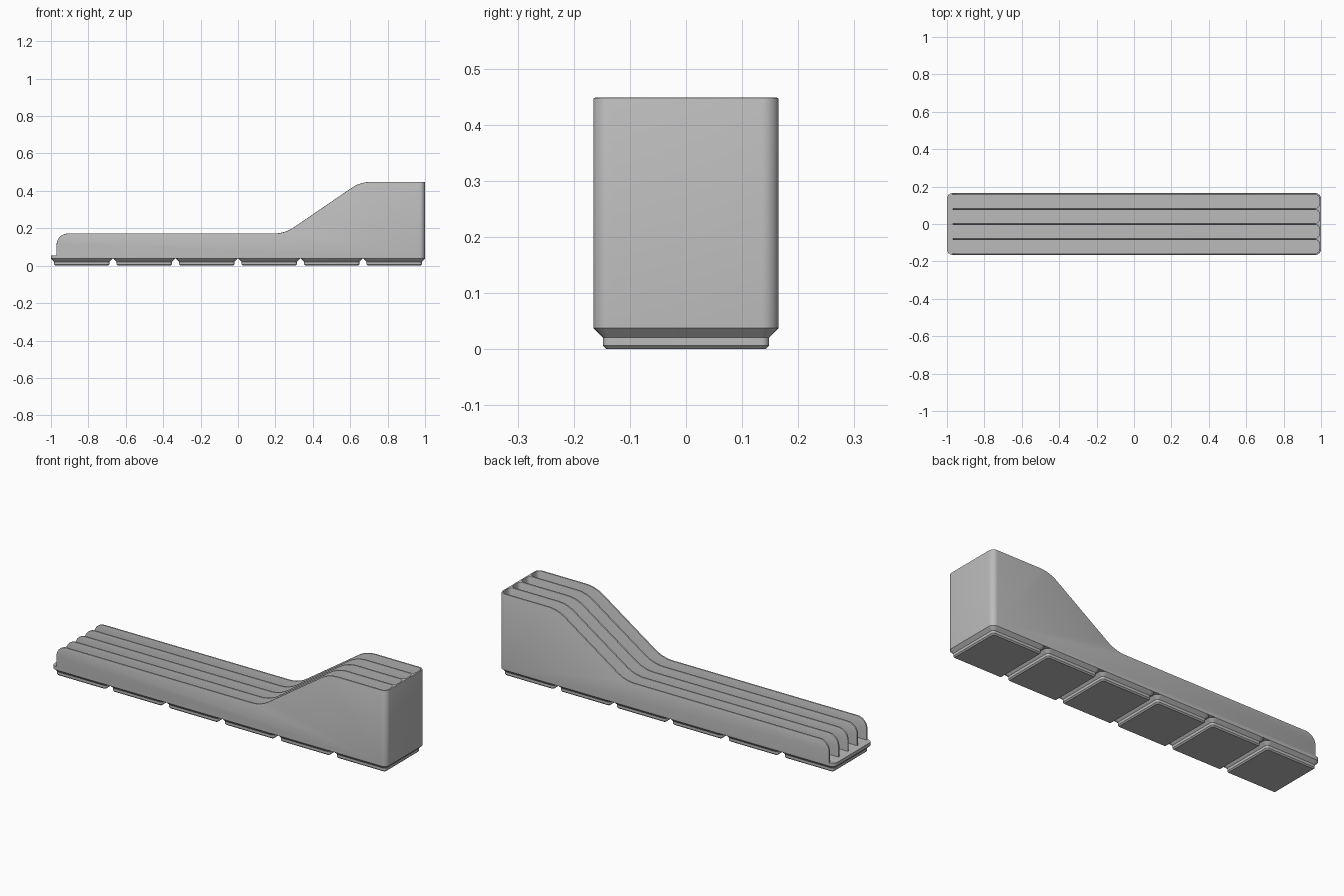
import bpy, bmesh, math
from mathutils import Vector

cube = bpy.data.objects.get("Cube")
if cube:
    bpy.data.objects.remove(cube, do_unlink=True)

HALF_Y, RADIUS, WALL = 0.165, 0.03, 0.0095
FLOOR, TOP, PITCH = 0.0557, 0.448, 0.334

grey = bpy.data.materials.new("plain_grey")
grey.use_nodes = True
grey.diffuse_color = (0.5, 0.5, 0.5, 1)
grey.node_tree.nodes["Principled BSDF"].inputs["Base Color"].default_value = (0.5, 0.5, 0.5, 1)


def rounded(corners, steps=8):
    """Round (x, y, radius) polygon corners with tangent arcs."""
    out = []
    for i, (x, y, r) in enumerate(corners):
        p = Vector((x, y))
        if r == 0:
            out.append(p)
            continue
        a = (Vector(corners[i - 1][:2]) - p).normalized()
        b = (Vector(corners[(i + 1) % len(corners)][:2]) - p).normalized()
        half = a.angle(b) / 2
        centre = p + (a + b).normalized() * r / math.sin(half)
        start = p + a * r / math.tan(half) - centre
        end = p + b * r / math.tan(half) - centre
        sweep = start.angle_signed(end)
        for k in range(steps + 1):
            t = -sweep * k / steps
            out.append(centre + Vector((start.x * math.cos(t) - start.y * math.sin(t),
                                        start.x * math.sin(t) + start.y * math.cos(t))))
    return out


def rect(x0, x1, y0, y1, r_left, r_right):
    return rounded([(x0, y0, r_left), (x1, y0, r_right), (x1, y1, r_right), (x0, y1, r_left)])


def loft(name, rings):
    """Skin a stack of equal-length rings and cap both ends."""
    bm = bmesh.new()
    loops = [[bm.verts.new(p) for p in ring] for ring in rings]
    n = len(loops[0])
    for low, high in zip(loops, loops[1:]):
        for i in range(n):
            j = (i + 1) % n
            bm.faces.new((low[i], low[j], high[j], high[i]))
    bm.faces.new(loops[0][::-1])
    bm.faces.new(loops[-1])
    bmesh.ops.recalc_face_normals(bm, faces=bm.faces)
    mesh = bpy.data.meshes.new(name)
    bm.to_mesh(mesh)
    bm.free()
    mesh.materials.append(grey)
    obj = bpy.data.objects.new(name, mesh)
    bpy.context.collection.objects.link(obj)
    return obj


def prism(name, outline, z0, z1):
    return loft(name, [[(p.x, p.y, z) for p in outline] for z in (z0, z1)])


def cut(target, cutter, operation):
    mod = target.modifiers.new("cut", "BOOLEAN")
    mod.operation, mod.object, mod.solver = operation, cutter, "EXACT"
    bpy.context.view_layer.objects.active = target
    bpy.ops.object.modifier_apply(modifier=mod.name)
    bpy.data.objects.remove(cutter, do_unlink=True)


def smooth(obj):
    bpy.ops.object.select_all(action="DESELECT")
    obj.select_set(True)
    bpy.context.view_layer.objects.active = obj
    bpy.ops.object.shade_smooth_by_angle(angle=math.radians(30))


# Walls: side profile, trimmed to the rounded footprint, with four open slots
side = rounded([(-0.97, 0.05, 0), (1.05, 0.05, 0), (1.05, TOP, 0),
                (0.654, TOP, 0.18), (0.25, 0.172, 0.19), (-0.97, 0.172, 0.06)], 12)
walls = loft("divider_walls", [[(p.x, y, p.y) for p in side] for y in (-0.2, 0.2)])
cut(walls, prism("trim", rect(-1.2, 1, -HALF_Y, HALF_Y, 0, RADIUS), 0, 1), "INTERSECT")
slot_pitch = (2 * HALF_Y - WALL) / 4
for i in range(4):
    y0 = -HALF_Y + WALL + i * slot_pitch
    cut(walls, prism("slot", rect(-1.3, 1 - WALL, y0, y0 + slot_pitch - WALL, 0, 0.02), -0.1, 1.1),
        "DIFFERENCE")

# Soften both rims along the wall tops
bm = bmesh.new()
bm.from_mesh(walls.data)
bmesh.ops.remove_doubles(bm, verts=bm.verts, dist=1e-5)
bm.normal_update()


def on_profile(face):
    n = face.normal
    return abs(n.y) < 0.01 and (n.z > 0.05 or (n.x < -0.9 and face.calc_center_median().x < -0.96))


rims = [e for e in bm.edges if len(e.link_faces) == 2
        and sum(on_profile(f) for f in e.link_faces) == 1
        and min(v.co.z for v in e.verts) > 0.049 and max(v.co.z for v in e.verts) > 0.052]
bmesh.ops.bevel(bm, geom=rims, offset=0.003, segments=2, profile=0.5, affect="EDGES")
bm.to_mesh(walls.data)
bm.free()
smooth(walls)

# Floor slab
smooth(prism("floor_slab", rect(-1, 1, -HALF_Y, HALF_Y, RADIUS, RADIUS), 0.0378, FLOOR))

# Six stepped feet: (height, inset from the full cell)
steps = [(0, 0.0235), (0.0064, 0.0171), (0.0207, 0.0171), (0.0378, 0), (0.0398, 0)]
for i in range(6):
    cx = (i - 2.5) * PITCH
    rings = []
    for z, inset in steps:
        h = HALF_Y - inset
        r = RADIUS - inset
        rings.append([(p.x, p.y, z) for p in rect(cx - h, cx + h, -h, h, r, r)])
    smooth(loft(f"foot_{i + 1}", rings))
